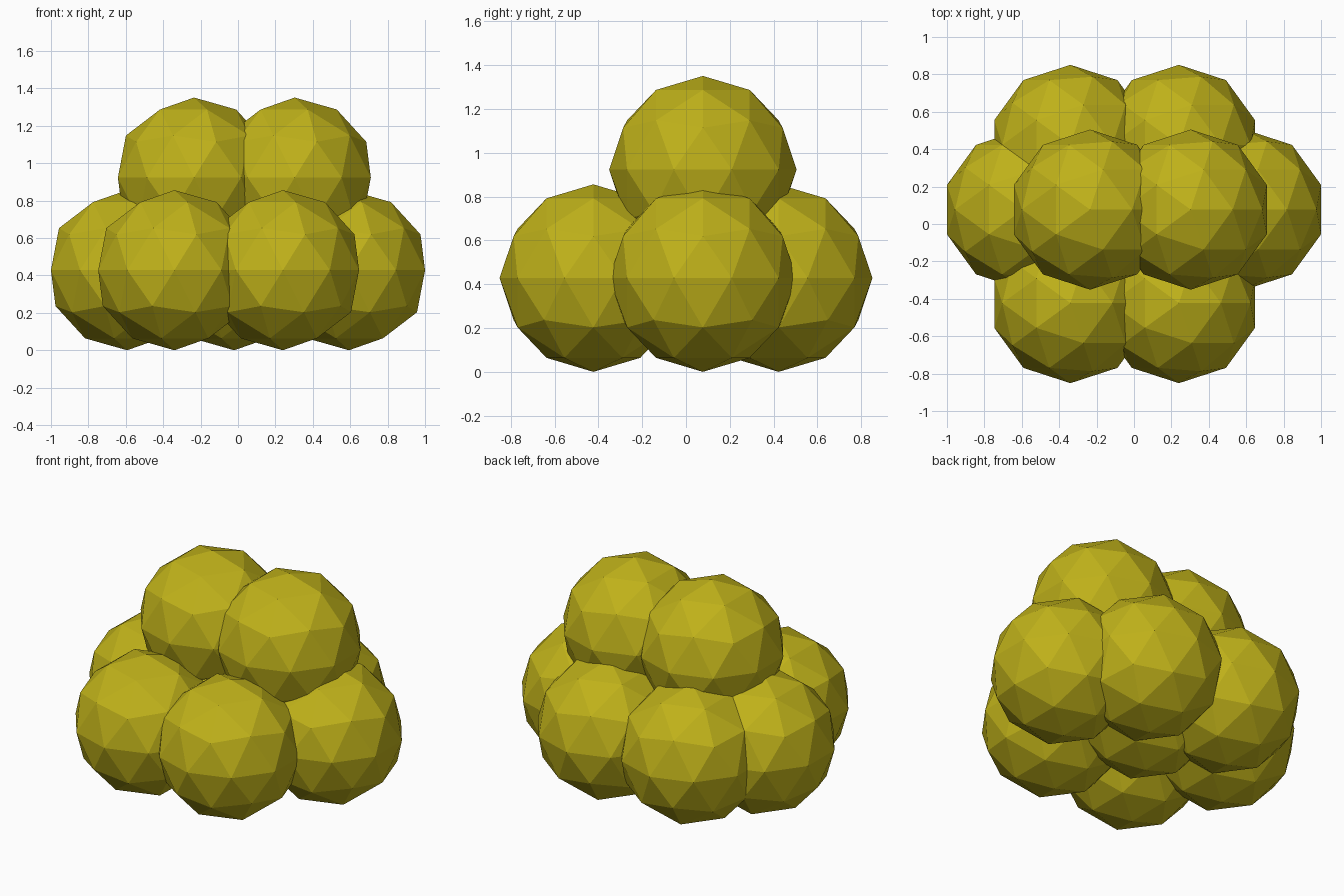
import bpy

if "Cube" in bpy.data.objects:
    bpy.data.objects.remove(bpy.data.objects["Cube"])

R = 0.428

mat = bpy.data.materials.new("olive_yellow")
mat.diffuse_color = (0.52, 0.44, 0.01, 1)
mat.use_nodes = True
mat.node_tree.nodes["Principled BSDF"].inputs["Base Color"].default_value = mat.diffuse_color


def ball(name, x, y, z=R):
    bpy.ops.mesh.primitive_ico_sphere_add(subdivisions=2, radius=R, location=(x, y, z))
    ob = bpy.context.object
    ob.name = name
    ob.data.materials.append(mat)


# front and back pairs
for row, y in (("front", -0.423), ("back", 0.423)):
    ball(row + "_left_ball", -0.34, y)
    ball(row + "_right_ball", 0.24, y)

# outer balls at the sides and the one in the middle of the base
ball("side_left_ball", -0.593, 0.077)
ball("side_right_ball", 0.593, 0.077)
ball("base_middle_ball", -0.02, 0.077)

# upper pair
ball("top_left_ball", -0.235, 0.077, 0.923)
ball("top_right_ball", 0.303, 0.077, 0.923)
